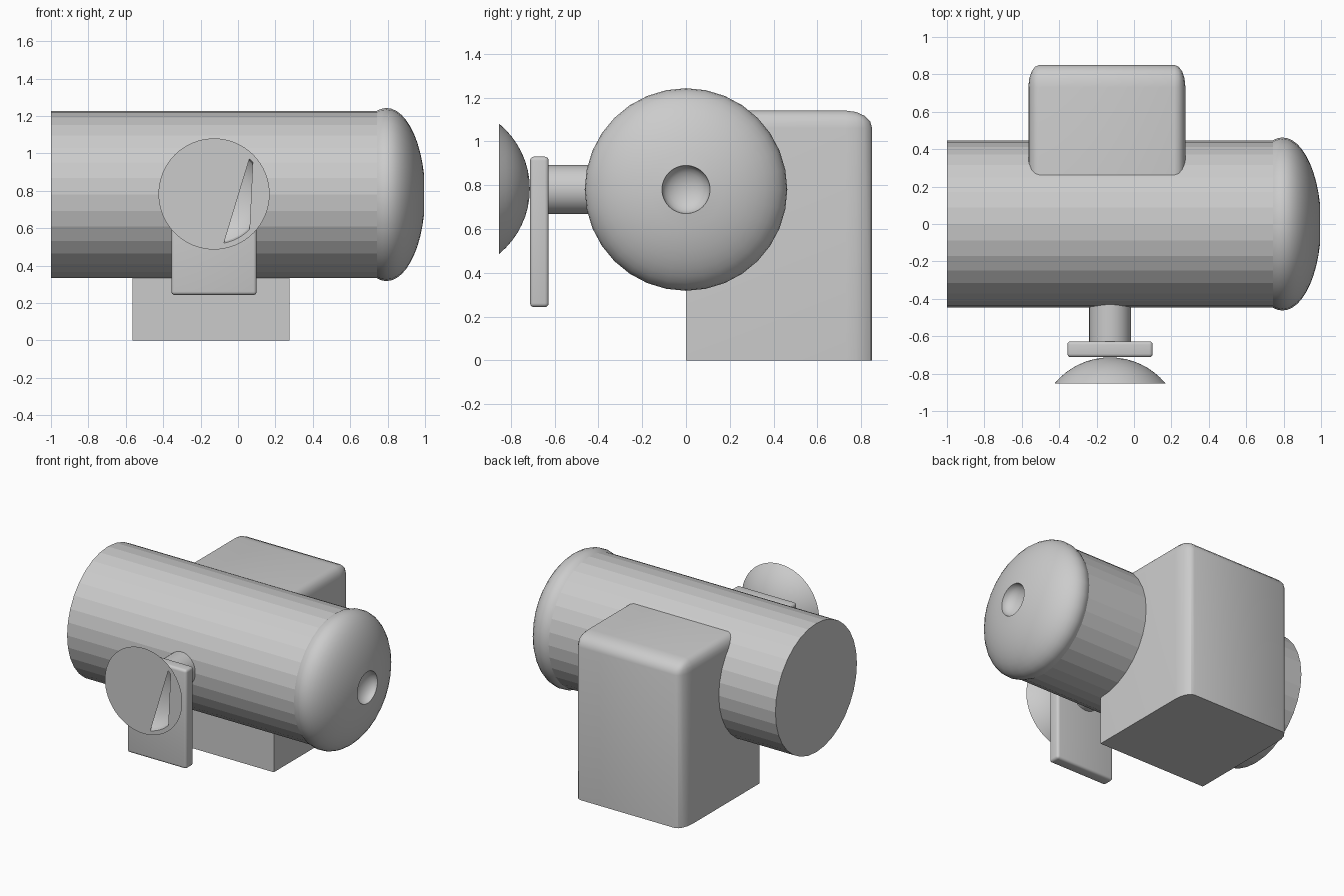
import bpy, bmesh
from math import sin, cos, pi, radians, sqrt
from mathutils import Vector

if "Cube" in bpy.data.objects:
    bpy.data.objects.remove(bpy.data.objects["Cube"])

ZC = 0.78   # height of the barrel axis
XC = -0.128  # x of the side crank


def finish(name, bm, smooth=None):
    bmesh.ops.recalc_face_normals(bm, faces=bm.faces)
    me = bpy.data.meshes.new(name)
    bm.to_mesh(me)
    bm.free()
    ob = bpy.data.objects.new(name, me)
    bpy.context.collection.objects.link(ob)
    if smooth:
        bpy.ops.object.select_all(action='DESELECT')
        ob.select_set(True)
        bpy.context.view_layer.objects.active = ob
        bpy.ops.object.shade_smooth_by_angle(angle=radians(smooth))
    return ob


def revolve(bm, profile, axis, centre, n=32):
    """Revolve (position, radius) points around the x or y axis; returns the rings."""
    rings = []
    for p, r in profile:
        ring = []
        for i in range(n if r > 1e-6 else 1):
            u, v = r * cos(2 * pi * i / n), r * sin(2 * pi * i / n)
            co = Vector((p, u, v)) if axis == 'x' else Vector((u, p, v))
            ring.append(bm.verts.new(co + Vector(centre)))
        rings.append(ring)
    for a, b in zip(rings, rings[1:]):
        for i in range(n):
            j = (i + 1) % n
            quad = [a[i % len(a)], a[j % len(a)], b[j % len(b)], b[i % len(b)]]
            bm.faces.new(list(dict.fromkeys(quad)))
    return rings


def rounded_box(name, lo, hi, width, keep, ratio=(1, 1, 1)):
    """Box with chosen edges rounded; ratio stretches the rounding per axis."""
    bm = bmesh.new()
    bmesh.ops.create_cube(bm, size=1)
    lo, hi, k = Vector(lo), Vector(hi), Vector(ratio)
    for v in bm.verts:
        v.co = Vector([(lo[i] if v.co[i] < 0 else hi[i]) / k[i] for i in range(3)])
    edges = [e for e in bm.edges
             if keep((e.verts[0].co + e.verts[1].co) / 2 * k)]
    bmesh.ops.bevel(bm, geom=edges, offset=width, segments=4, profile=0.5,
                    affect='EDGES', clamp_overlap=True)
    for v in bm.verts:
        v.co = v.co * k
    return finish(name, bm, 30)


# Main barrel with flat ends
bm = bmesh.new()
revolve(bm, [(-1, 0), (-1, 0.447), (0.8, 0.447), (0.8, 0)], 'x', (0, 0, ZC))
finish("barrel", bm)

# Domed end cap with a round dimple in the tip
hole, rx, rc = 0.11, 0.206, 0.4625
bm = bmesh.new()
prof = [(0.7, 0)]
a_end = math_end = pi / 2 + 0.0
rim = sqrt(1 - (hole / rc) ** 2)
prof = []
for i in range(4):
    a = radians(-18 + 6 * i)
    prof.append((0.794 + rx * sin(a), rc * cos(a)))
for i in range(1, 11):
    r_a = i / 10 * (pi / 2 - 0.24)
    prof.append((0.794 + rx * sin(r_a), rc * cos(r_a)))
tip, rt = prof[-1]
for i in range(1, 7):
    a = i / 6 * pi / 2
    prof.append((tip - 0.07 * sin(a), rt * cos(a) if i < 6 else 0))
revolve(bm, prof, 'x', (0, 0, ZC))
finish("end_cap", bm, 25)

# Support block, rounded on top and at the back corners
rounded_box("support_block", (-0.565, 0, 0), (0.275, 0.85, 1.14), 0.07,
            lambda m: m.y > 0.1 and m.z > 0.1, (0.84, 1.7, 1.14))

# Crank shaft
bm = bmesh.new()
revolve(bm, [(-0.65, 0), (-0.65, 0.112), (-0.3, 0.112), (-0.3, 0)], 'y', (XC, 0, ZC))
finish("crank_shaft", bm, 25)

# Crank plate
rounded_box("crank_plate", (-0.356, -0.712, 0.243), (0.1, -0.627, 0.93), 0.018,
            lambda m: True)

# Knob: hollow dome with a mostly closed front disc
R, r_out, r_in, yf = 0.385, 0.297, 0.268, -0.853
bm = bmesh.new()
n = 64
yc = yf - sqrt(R * R - r_out * r_out)
amax = math_a = 0.881
prof = [(yc + R * cos(i / 8 * amax), R * sin(i / 8 * amax)) for i in range(8)]
prof += [(yf, r_out), (yf, r_in)]
prof += [(yf + 0.115 * sin(i / 6 * pi / 2), r_in * cos(i / 6 * pi / 2) if i < 6 else 0)
         for i in range(1, 7)]
rings = revolve(bm, prof, 'y', (XC, 0, ZC + 0.003), n)
rim = rings[9]
bm.faces.new([rim[i % n] for i in range(8, 51)])
bm.faces.new([rim[i % n] for i in range(-8, 8)])
finish("knob", bm, 25)
